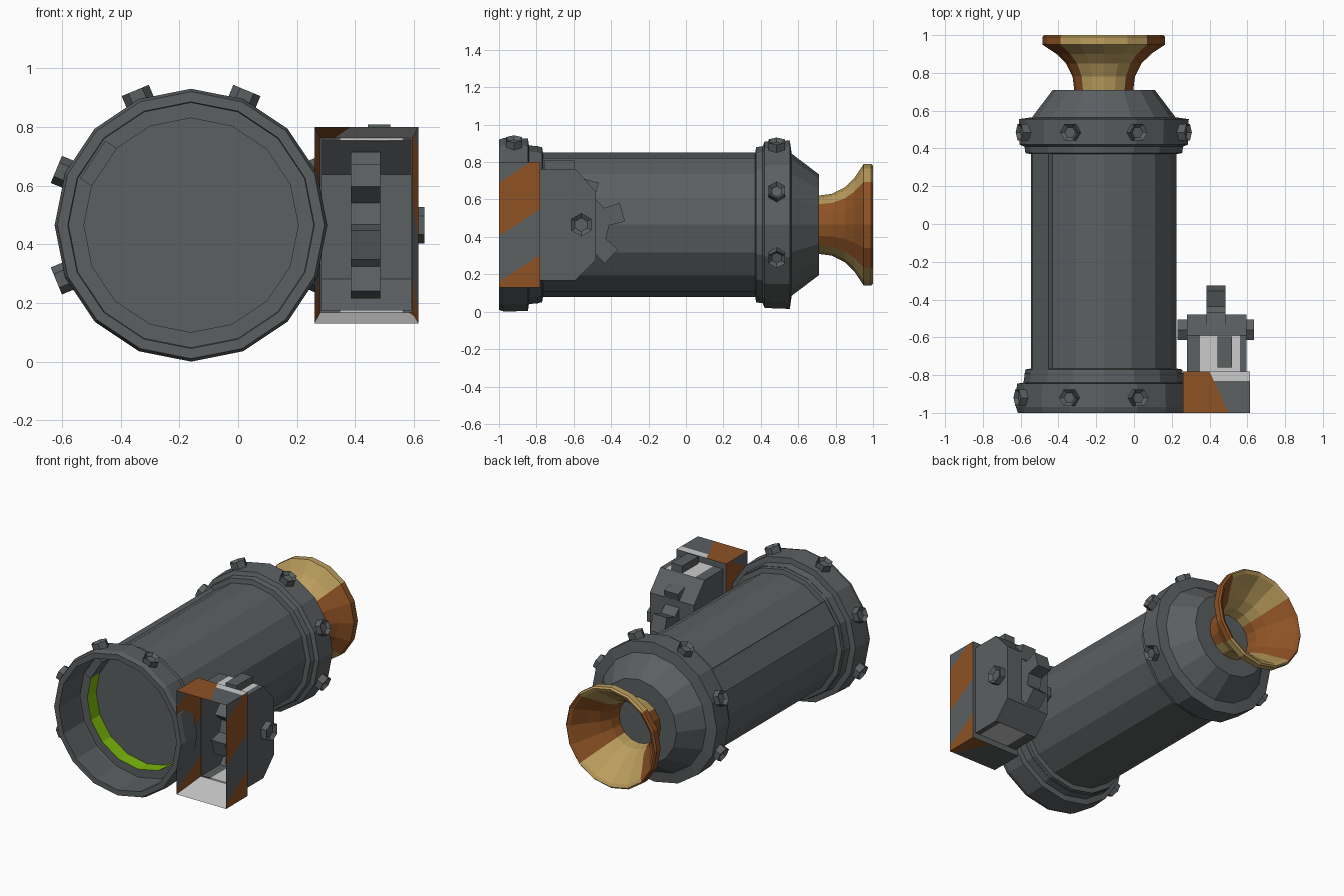
import bpy, bmesh, math
from mathutils import Vector, Matrix

if "Cube" in bpy.data.objects:
    bpy.data.objects.remove(bpy.data.objects["Cube"], do_unlink=True)


def material(name, colour):
    m = bpy.data.materials.new(name)
    m.use_nodes = True
    m.diffuse_color = (*colour, 1)
    m.node_tree.nodes["Principled BSDF"].inputs["Base Color"].default_value = (*colour, 1)
    return m


GREY = material("gunmetal grey", (0.105, 0.115, 0.12))
ORANGE = material("rust orange", (0.27, 0.085, 0.018))
GOLD = material("brass gold", (0.50, 0.34, 0.11))
GREEN = material("bright green", (0.2, 0.48, 0.003))
WHITE = material("pale grey", (0.6, 0.6, 0.6))

AXIS = Vector((-0.16, 0, 0.465))
SIDES = 16


def finish(name, bm, mats=(GREY,), normals=True):
    if normals:
        bmesh.ops.recalc_face_normals(bm, faces=bm.faces[:])
    me = bpy.data.meshes.new(name)
    bm.to_mesh(me)
    bm.free()
    for m in mats:
        me.materials.append(m)
    ob = bpy.data.objects.new(name, me)
    bpy.context.collection.objects.link(ob)
    return ob


def lathe(profile, closed=False):
    """Turn (radius, y) points round the tank axis."""
    bm = bmesh.new()
    rings = []
    for r, y in profile:
        if r == 0:
            rings.append([bm.verts.new(AXIS + Vector((0, y, 0)))] * SIDES)
            continue
        ring = []
        for i in range(SIDES):
            a = math.tau * i / SIDES
            ring.append(bm.verts.new(AXIS + Vector((r * math.cos(a), y, r * math.sin(a)))))
        rings.append(ring)
    pairs = list(zip(rings, rings[1:]))
    if closed:
        pairs.append((rings[-1], rings[0]))
    for a, b in pairs:
        for i in range(SIDES):
            j = (i + 1) % SIDES
            bm.faces.new(dict.fromkeys((a[i], a[j], b[j], b[i])))
    return bm


def box(name, lo, hi, mat=GREY, turn=None):
    lo, hi = Vector(lo), Vector(hi)
    bm = bmesh.new()
    bmesh.ops.create_cube(bm, size=1)
    bmesh.ops.scale(bm, vec=hi - lo, verts=bm.verts[:])
    bmesh.ops.translate(bm, vec=(lo + hi) / 2, verts=bm.verts[:])
    if turn:
        bmesh.ops.transform(bm, matrix=turn, verts=bm.verts[:])
    return finish(name, bm, (mat,))


def bolt(name, base, direction, radius, height):
    """Hexagonal head with a sunken hexagonal socket."""
    bm = bmesh.new()
    bmesh.ops.create_cone(bm, cap_ends=True, segments=6, radius1=radius,
                          radius2=radius, depth=height)
    bmesh.ops.translate(bm, vec=(0, 0, height / 2), verts=bm.verts[:])
    top = [max(bm.faces, key=lambda f: f.calc_center_median().z)]
    bmesh.ops.inset_region(bm, faces=top, thickness=radius * 0.4)
    bmesh.ops.translate(bm, vec=(0, 0, -height * 0.4), verts=top[0].verts[:])
    rot = Vector(direction).to_track_quat('Z', 'Y').to_matrix().to_4x4()
    bmesh.ops.transform(bm, matrix=Matrix.Translation(base) @ rot, verts=bm.verts[:])
    return finish(name, bm)


def prism(profile, x0, x1):
    """Extrude a (y, z) outline along x."""
    bm = bmesh.new()
    ends = [[bm.verts.new((x, y, z)) for y, z in profile] for x in (x0, x1)]
    for e in ends:
        bm.faces.new(e)
    n = len(profile)
    for i in range(n):
        j = (i + 1) % n
        bm.faces.new((ends[0][i], ends[0][j], ends[1][j], ends[1][i]))
    bmesh.ops.recalc_face_normals(bm, faces=bm.faces[:])
    return bm


def cut(bm, test, co, no):
    """Split only the faces that pass the test along a plane."""
    fs = [f for f in bm.faces if test(f.normal)]
    geom = set(fs)
    for f in fs:
        geom.update(f.edges)
        geom.update(f.verts)
    bmesh.ops.bisect_plane(bm, geom=list(geom), plane_co=co, plane_no=no)
    bm.normal_update()


# Tank: recessed front, stepped collars, long body, coned back
tank = lathe([(0, -0.70), (0.365, -0.70), (0.365, -0.79), (0.42, -0.79), (0.42, -1),
              (0.455, -1), (0.465, -0.97), (0.46, -0.845), (0.425, -0.84), (0.415, -0.77),
              (0.385, -0.765), (0.385, 0.37), (0.415, 0.375), (0.42, 0.41), (0.445, 0.42),
              (0.45, 0.555), (0.38, 0.565), (0.27, 0.71), (0, 0.71)])
for f in tank.faces:
    c = f.calc_center_median()
    flat = abs(c.y + 0.745) < 0.01 and (c - AXIS).xz.length < 0.38
    f.material_index = 1 if flat else 0
finish("tank", tank, (GREY, GREEN))

# Raised strip along the upper side of the body
spin = Matrix.Translation(AXIS) @ Matrix.Rotation(-math.radians(146.25), 4, 'Y')
box("body_strip", (0.355, -0.80, -0.077), (0.403, 0.38, 0.077), turn=spin)

# Flared horn with striped colours by direction
horn = lathe([(0.155, 0.70), (0.165, 0.78), (0.20, 0.85), (0.25, 0.90), (0.31, 0.94),
              (0.325, 0.95), (0.325, 0.99), (0.315, 1.0), (0.295, 0.99), (0.235, 0.91),
              (0.185, 0.85), (0.15, 0.78), (0.14, 0.70)], closed=True)
for f in horn.faces:
    d = f.calc_center_median() - AXIS
    f.material_index = 1 if abs(d.z) < 0.62 * d.xz.length else 0
finish("horn", horn, (GOLD, ORANGE))

# Collar bolts
for label, y, r, angles in (("front", -0.92, 0.45, (67.5, 112.5, 157.5, 202.5)),
                            ("back", 0.485, 0.437, (-22.5, 22.5, 67.5, 112.5, 157.5, 202.5))):
    for i, deg in enumerate(angles):
        a = math.radians(deg)
        d = Vector((math.cos(a), 0, math.sin(a)))
        bolt(f"{label}_bolt_{i + 1}", AXIS + d * r + Vector((0, y, 0)), d, 0.05, 0.047)

# Striped guard frame: outer walls and inward sloping inner walls
X0, X1, Z0, Z1, FRONT, BACK = 0.26, 0.615, 0.13, 0.80, -1.0, -0.78
bm = bmesh.new()


def rectangle(y, dx, dz):
    return [bm.verts.new(p) for p in ((X0 + dx, y, Z0 + dz), (X1 - dx, y, Z0 + dz),
                                      (X1 - dx, y, Z1 - dz), (X0 + dx, y, Z1 - dz))]


loops = [rectangle(BACK, 0, 0), rectangle(FRONT, 0, 0), rectangle(BACK, 0.02, 0.038)]
for a, b in ((0, 1), (1, 2), (2, 0)):
    for i in range(4):
        j = (i + 1) % 4
        bm.faces.new((loops[a][i], loops[a][j], loops[b][j], loops[b][i]))
bmesh.ops.recalc_face_normals(bm, faces=bm.faces[:])
SLOPE = 0.65
for level in (0.16, 0.405, 0.69):
    cut(bm, lambda n: abs(n.x) > 0.8, (0, FRONT, level), (0, -SLOPE, 1))
cut(bm, lambda n: n.z > 0.99, (0.40, BACK, 0), (1, 0.455, 0))
cut(bm, lambda n: n.z > 0.99, (0, -0.83, 0), (0, 1, 0))
cut(bm, lambda n: n.z < -0.99, (0.48, BACK, 0), (1, 0.455, 0))
cut(bm, lambda n: -0.99 < n.z < -0.8, (0.33, BACK, 0), (1, 0.25, 0))
cut(bm, lambda n: 0.8 < n.z < 0.99, (0.58, BACK, 0), (1, 0.25, 0))


def guard_colour(c, n):
    if abs(n.x) > 0.8:
        w = c.z - SLOPE * (c.y - FRONT)
        return 1 if w < 0.16 or 0.405 < w < 0.69 else 0
    if n.z > 0.99:
        if c.x + 0.455 * (c.y - BACK) < 0.40:
            return 1
        return 2 if c.y > -0.83 else 0
    if n.z < -0.99:
        return 1 if c.x + 0.455 * (c.y - BACK) > 0.48 else 0
    if n.z < -0.8:
        return 1 if c.x + 0.25 * (c.y - BACK) < 0.33 else 2
    if n.z > 0.8:
        return 1 if c.x + 0.25 * (c.y - BACK) > 0.58 else 2
    return 0


for f in bm.faces:
    f.material_index = guard_colour(f.calc_center_median(), f.normal)
finish("guard_frame", bm, (GREY, ORANGE, WHITE), normals=False)

# Hollow chamfered housing behind the frame, open at the front
bm = prism([(BACK, 0.168), (-0.59, 0.168), (-0.48, 0.28), (-0.48, 0.64),
            (-0.59, 0.762), (BACK, 0.762)], 0.28, 0.595)
bmesh.ops.delete(bm, geom=[f for f in bm.faces if f.normal.y < -0.9], context='FACES')
for x in (0.35, 0.56):
    cut(bm, lambda n: abs(n.z) > 0.95, (x, 0, 0), (1, 0, 0))
for f in bm.faces:
    if abs(f.normal.z) > 0.95 and 0.35 < f.calc_center_median().x < 0.56:
        f.material_index = 1
housing = finish("gear_housing", bm, (GREY, WHITE), normals=False)
shell = housing.modifiers.new("shell", 'SOLIDIFY')
shell.thickness = 0.008
shell.offset = -1

# Tab on the housing, toothed wheel and its axle bolts
box("housing_tab", (0.443, -0.76, 0.75), (0.52, -0.595, 0.808))
HUB = Vector((0, -0.575, 0.465))
teeth = []
for i in range(6):
    for deg, r in ((-17, 0.165), (-12, 0.25), (12, 0.25), (17, 0.165)):
        a = math.radians(16 + 60 * i + deg)
        teeth.append((HUB.y + r * math.cos(a), HUB.z + r * math.sin(a)))
finish("toothed_wheel", prism(teeth, 0.385, 0.485))
bolt("axle_bolt_left", HUB + Vector((0.59, 0.015, 0)), (1, 0, 0), 0.062, 0.045)
bolt("axle_bolt_right", HUB + Vector((0.285, 0.015, 0)), (-1, 0, 0), 0.062, 0.055)
